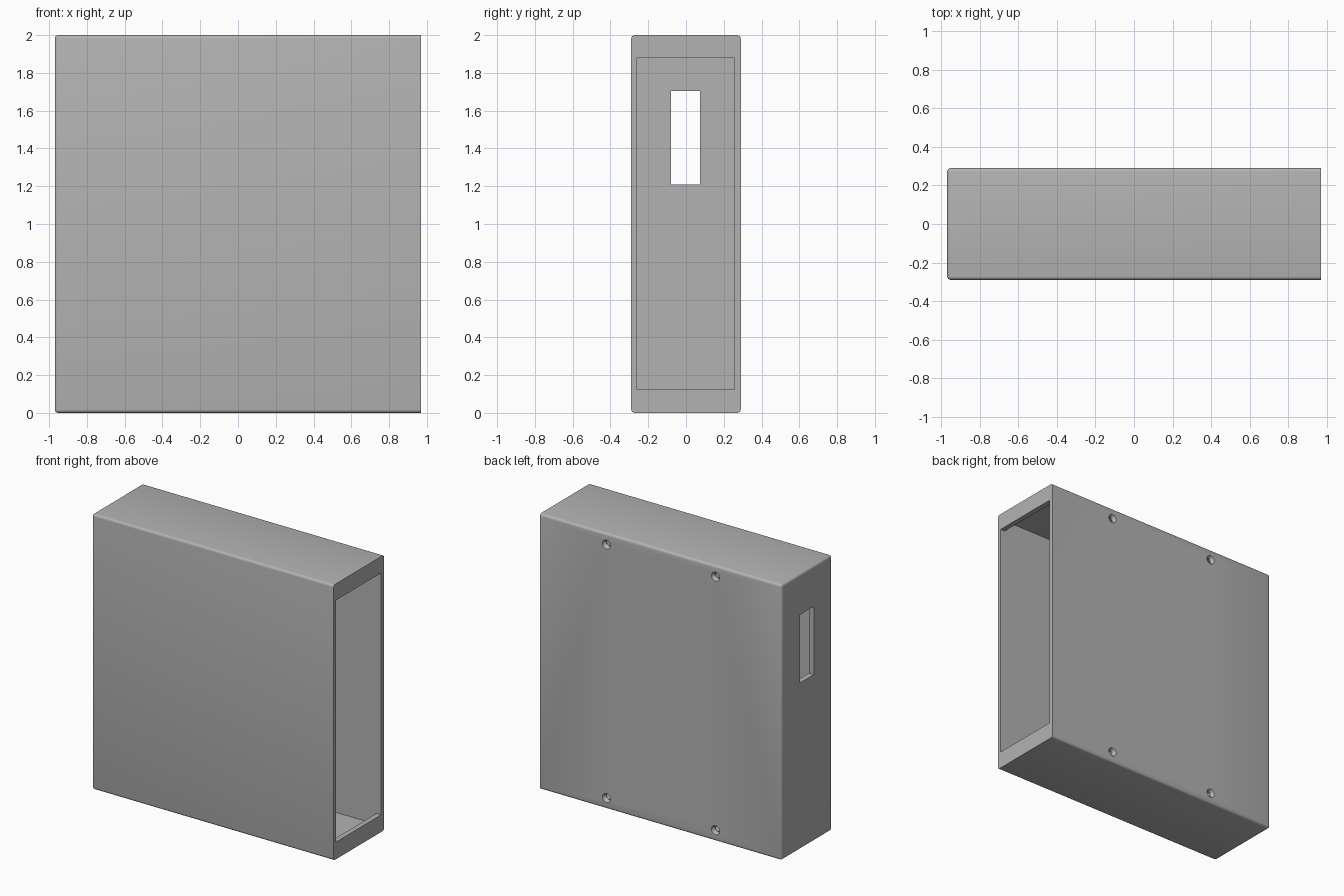
import bpy, bmesh, math
from mathutils import Matrix, Vector

old = bpy.data.objects.get("Cube")
if old:
    bpy.data.objects.remove(old, do_unlink=True)

grey = bpy.data.materials.new("light grey")
grey.use_nodes = True
colour = (0.45, 0.45, 0.45, 1)
grey.diffuse_color = colour
grey.node_tree.nodes["Principled BSDF"].inputs["Base Color"].default_value = colour


def finish(name, bm):
    mesh = bpy.data.meshes.new(name)
    bm.to_mesh(mesh)
    bm.free()
    mesh.materials.append(grey)
    obj = bpy.data.objects.new(name, mesh)
    bpy.context.collection.objects.link(obj)
    return obj


def box(low, high):
    bm = bmesh.new()
    low, high = Vector(low), Vector(high)
    bmesh.ops.create_cube(bm, size=1, matrix=Matrix.Translation((low + high) / 2)
                          @ Matrix.Diagonal((*(high - low), 1)))
    return bm


def cut(target, cutter):
    cutter.hide_render = True
    cutter.hide_set(True)
    mod = target.modifiers.new(cutter.name, "BOOLEAN")
    mod.operation = "DIFFERENCE"
    mod.solver = "EXACT"
    mod.object = cutter
    bpy.context.view_layer.objects.active = target
    bpy.ops.object.modifier_apply(modifier=mod.name)
    bpy.data.objects.remove(cutter, do_unlink=True)


# Outer shell, rounded everywhere except around the open end
bm = box((-0.97, -0.29, 0), (0.97, 0.29, 2))
edges = [e for e in bm.edges if min(v.co.x for v in e.verts) < 0]
bmesh.ops.bevel(bm, geom=edges, offset=0.018, segments=4, profile=0.5, affect="EDGES")
case = finish("case", bm)

# Hollow inside, then the smaller mouth that leaves a lip above and below
cut(case, finish("cavity", box((-0.93, -0.26, 0.045), (0.933, 0.257, 1.96))))
cut(case, finish("mouth", box((0.9, -0.26, 0.125), (1.1, 0.257, 1.88))))

# Narrow slot through the closed end
cut(case, finish("slot", box((-1.1, -0.08, 1.21), (-0.9, 0.075, 1.705))))

# Countersunk screw holes through the back wall
for x in (-0.44, 0.435):
    for z in (0.08, 1.92):
        bm = bmesh.new()
        for r1, r2, start, end in ((0.033, 0.019, 0.291, 0.27), (0.019, 0.019, 0.275, 0.24)):
            turn = Matrix.Rotation(math.pi / 2, 4, "X")
            place = Matrix.Translation((x, (start + end) / 2, z))
            bmesh.ops.create_cone(bm, cap_ends=True, segments=24, radius1=r1, radius2=r2,
                                  depth=start - end, matrix=place @ turn)
            cutter = finish("screw_hole", bm)
            cut(case, cutter)
            bm = bmesh.new()
        bm.free()

bpy.ops.object.select_all(action="DESELECT")
case.select_set(True)
bpy.context.view_layer.objects.active = case
bpy.ops.object.shade_smooth_by_angle(angle=math.radians(30))
